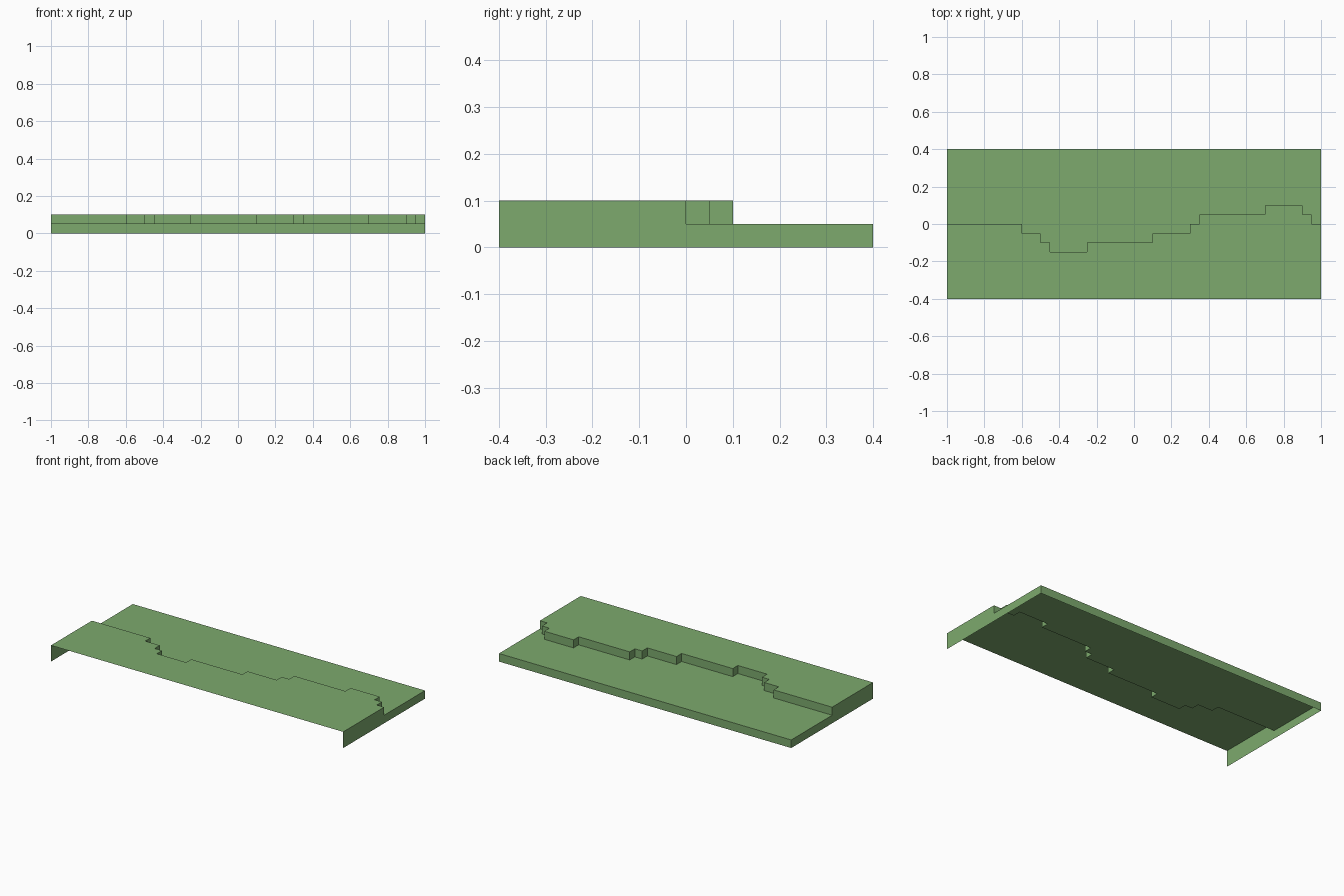
import bpy

if "Cube" in bpy.data.objects:
    bpy.data.objects.remove(bpy.data.objects["Cube"])

W, D, LOW, HIGH = 1.0, 0.4, 0.05, 0.1

green = bpy.data.materials.new("grass green")
green.diffuse_color = (0.205, 0.40, 0.155, 1)
green.use_nodes = True
green.node_tree.nodes["Principled BSDF"].inputs["Base Color"].default_value = green.diffuse_color


def make_part(name, faces):
    """Build an object from polygons given as lists of 3D points, sharing vertices."""
    index, polys = {}, []
    for f in faces:
        polys.append([index.setdefault(tuple(round(c, 4) for c in p), len(index)) for p in f])
    mesh = bpy.data.meshes.new(name)
    mesh.from_pydata(list(index), [], polys)
    mesh.materials.append(green)
    mesh.update()
    obj = bpy.data.objects.new(name, mesh)
    bpy.context.collection.objects.link(obj)
    return obj


# Stepped cliff line: (x where a run starts, y of that run)
runs = [(-1, 0), (-0.6, -0.05), (-0.5, -0.1), (-0.45, -0.15), (-0.25, -0.1), (0.1, -0.05),
        (0.3, 0), (0.35, 0.05), (0.7, 0.1), (0.9, 0.05), (0.95, 0)]
path = []
for i, (x, y) in enumerate(runs):
    end = runs[i + 1][0] if i + 1 < len(runs) else W
    path += [(x, y), (end, y)]

# Raised plateau at the front
make_part("upper_ground", [[(-W, -D, HIGH), (W, -D, HIGH)] + [(x, y, HIGH) for x, y in reversed(path)]])

# Lower plain at the back
make_part("lower_ground", [[(x, y, LOW) for x, y in path] + [(W, D, LOW), (-W, D, LOW)]])

# Cliff wall between the two levels
make_part("cliff_wall", [[(*b, LOW), (*a, LOW), (*a, HIGH), (*b, HIGH)] for a, b in zip(path, path[1:])])

# Outer skirts: right, left and back (front and underside are open)
side = [(-D, 0), (D, 0), (D, LOW), (0, LOW), (0, HIGH), (-D, HIGH)]
make_part("right_skirt", [[(W, y, z) for y, z in side]])
make_part("left_skirt", [[(-W, y, z) for y, z in reversed(side)]])
make_part("back_skirt", [[(W, D, 0), (-W, D, 0), (-W, D, LOW), (W, D, LOW)]])
